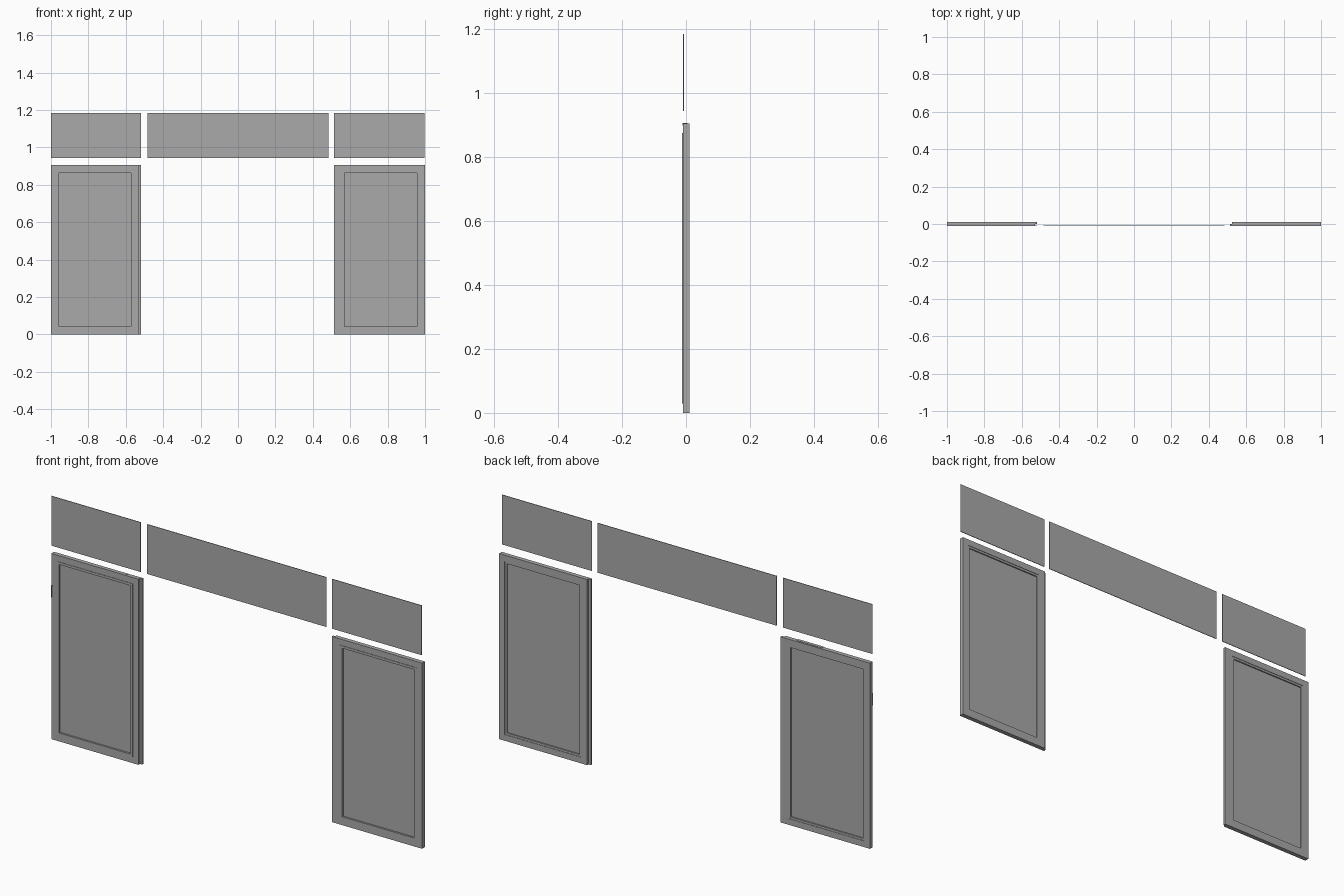
import bpy, bmesh

if "Cube" in bpy.data.objects:
    bpy.data.objects.remove(bpy.data.objects["Cube"])

grey = bpy.data.materials.new("plain grey")
grey.diffuse_color = (0.4, 0.4, 0.4, 1)
grey.use_nodes = True
grey.node_tree.nodes["Principled BSDF"].inputs["Base Color"].default_value = grey.diffuse_color


def finish(name, bm):
    bmesh.ops.recalc_face_normals(bm, faces=bm.faces)
    me = bpy.data.meshes.new(name)
    bm.to_mesh(me)
    bm.free()
    me.materials.append(grey)
    ob = bpy.data.objects.new(name, me)
    bpy.context.collection.objects.link(ob)
    return ob


def rect(bm, x0, x1, z0, z1, y):
    return [bm.verts.new((x, y, z)) for x, z in ((x0, z0), (x1, z0), (x1, z1), (x0, z1))]


def box(name, x0, x1, y0, y1, z0, z1):
    bm = bmesh.new()
    a, b = rect(bm, x0, x1, z0, z1, y0), rect(bm, x0, x1, z0, z1, y1)
    bm.faces.new(a)
    bm.faces.new(b)
    for i in range(4):
        j = (i + 1) % 4
        bm.faces.new((a[i], a[j], b[j], b[i]))
    return finish(name, bm)


def ring(name, outer, inner, y0, y1):
    """Rectangular frame between two (x0, x1, z0, z1) outlines."""
    bm = bmesh.new()
    loops = [rect(bm, *outer, y0), rect(bm, *inner, y0), rect(bm, *inner, y1), rect(bm, *outer, y1)]
    for k in range(4):
        a, b = loops[k], loops[(k + 1) % 4]
        for i in range(4):
            j = (i + 1) % 4
            bm.faces.new((a[i], a[j], b[j], b[i]))
    return finish(name, bm)


def inset(r, d):
    return (r[0] + d, r[1] - d, r[2] + d, r[3] - d)


H = 0.905
# Doors: body outline, panel opening, and meeting lip (rear on left, front on right)
doors = [
    ("left", (-1.0, -0.53, 0.0, H), (-0.97, -0.56, 0.03, 0.875), (-0.53, -0.518, 0.001, 0.011)),
    ("right", (0.525, 1.0, 0.0, H), (0.558, 0.97, 0.03, 0.875), (0.513, 0.525, -0.010, 0.001)),
]
for side, outer, opening, lip in doors:
    ring(side + "_door_frame", outer, opening, -0.010, 0.011)
    box(side + "_door_lip", *lip, 0.0, H)
    # glazing bead stands slightly proud in front
    ring(side + "_front_bead", opening, inset(opening, 0.012), -0.012, -0.003)
    ring(side + "_back_bead", opening, inset(opening, 0.010), 0.003, 0.009)
    box(side + "_door_panel", opening[0], opening[1], -0.003, 0.003, opening[2], opening[3])

# Hinge strips and top closer strip on the left door
for i in range(3):
    x = -1.0 + i * 0.006
    box("hinge_strip", x, x + 0.003, -0.0115, -0.009, 0.69, 0.75)
box("closer_strip", -0.735, -0.6, -0.0112, 0.004, 0.898, 0.9065)

# Transom panes above
for name, x0, x1 in (("left_transom_pane", -1.0, -0.518),
                     ("centre_transom_pane", -0.483, 0.483),
                     ("right_transom_pane", 0.513, 0.997)):
    box(name, x0, x1, -0.010, -0.007, 0.943, 1.185)
